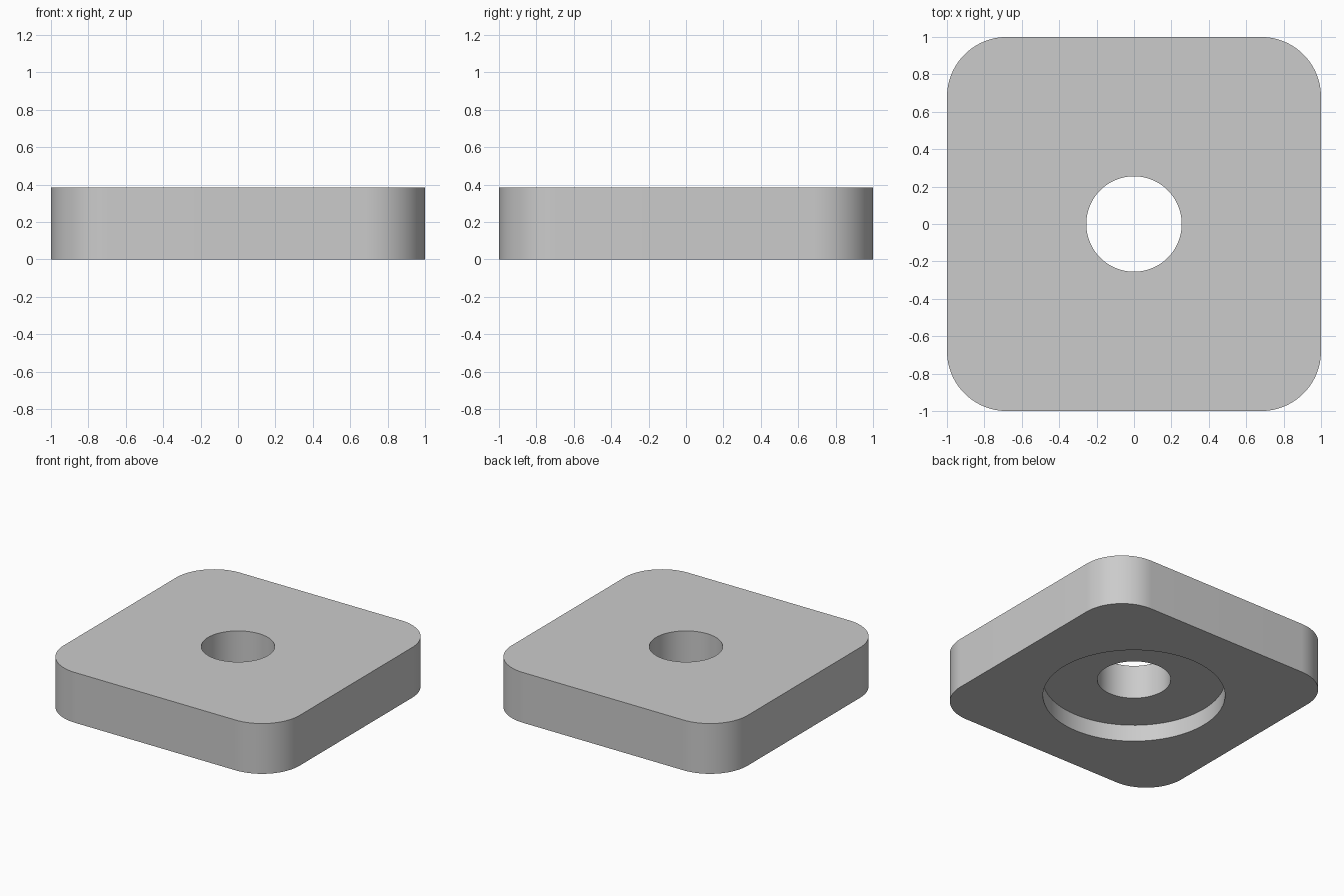
import bpy, bmesh
from math import cos, sin, pi, radians

cube = bpy.data.objects.get("Cube")
if cube:
    bpy.data.objects.remove(cube, do_unlink=True)

HEIGHT = 0.385
CORNER = 0.32
BORE = 0.255
RECESS = 0.632
RECESS_DEPTH = 0.127
STEPS = 25          # points per rounded corner


def rounded_square(half, radius):
    """Outline of a square with four rounded corners."""
    points = []
    for k in range(4):
        mid = (k + 0.5) * pi / 2
        cx = (half - radius) * (1 if cos(mid) > 0 else -1)
        cy = (half - radius) * (1 if sin(mid) > 0 else -1)
        for i in range(STEPS):
            a = (k + i / (STEPS - 1)) * pi / 2
            points.append((cx + radius * cos(a), cy + radius * sin(a)))
    return points


def circle(radius):
    """Circle with as many points as the rounded square."""
    n = 4 * STEPS
    return [(radius * cos((i + 0.5) * 2 * pi / n),
             radius * sin((i + 0.5) * 2 * pi / n)) for i in range(n)]


# Closed chain of rings: outer wall, underside, recess, bore, top face
outline = rounded_square(1, CORNER)
sections = [
    (outline, HEIGHT), (outline, 0),
    (circle(RECESS), 0), (circle(RECESS), RECESS_DEPTH),
    (circle(BORE), RECESS_DEPTH), (circle(BORE), HEIGHT),
]
bm = bmesh.new()
rings = [[bm.verts.new((x, y, z)) for x, y in pts] for pts, z in sections]
for r, ring in enumerate(rings):
    following = rings[(r + 1) % len(rings)]
    for i in range(len(ring)):
        j = (i + 1) % len(ring)
        bm.faces.new((ring[i], following[i], following[j], ring[j]))
bmesh.ops.recalc_face_normals(bm, faces=bm.faces)
mesh = bpy.data.meshes.new("counterbored_plate")
bm.to_mesh(mesh)
bm.free()
plate = bpy.data.objects.new("counterbored_plate", mesh)
bpy.context.collection.objects.link(plate)

# Plain grey finish
grey = bpy.data.materials.new("plain_grey")
grey.use_nodes = True
colour = (0.6, 0.6, 0.6, 1)
grey.diffuse_color = colour
grey.node_tree.nodes["Principled BSDF"].inputs["Base Color"].default_value = colour
mesh.materials.append(grey)

# Smooth curved walls, crisp rims
bpy.ops.object.select_all(action='DESELECT')
plate.select_set(True)
bpy.context.view_layer.objects.active = plate
bpy.ops.object.shade_smooth_by_angle(angle=radians(30))
